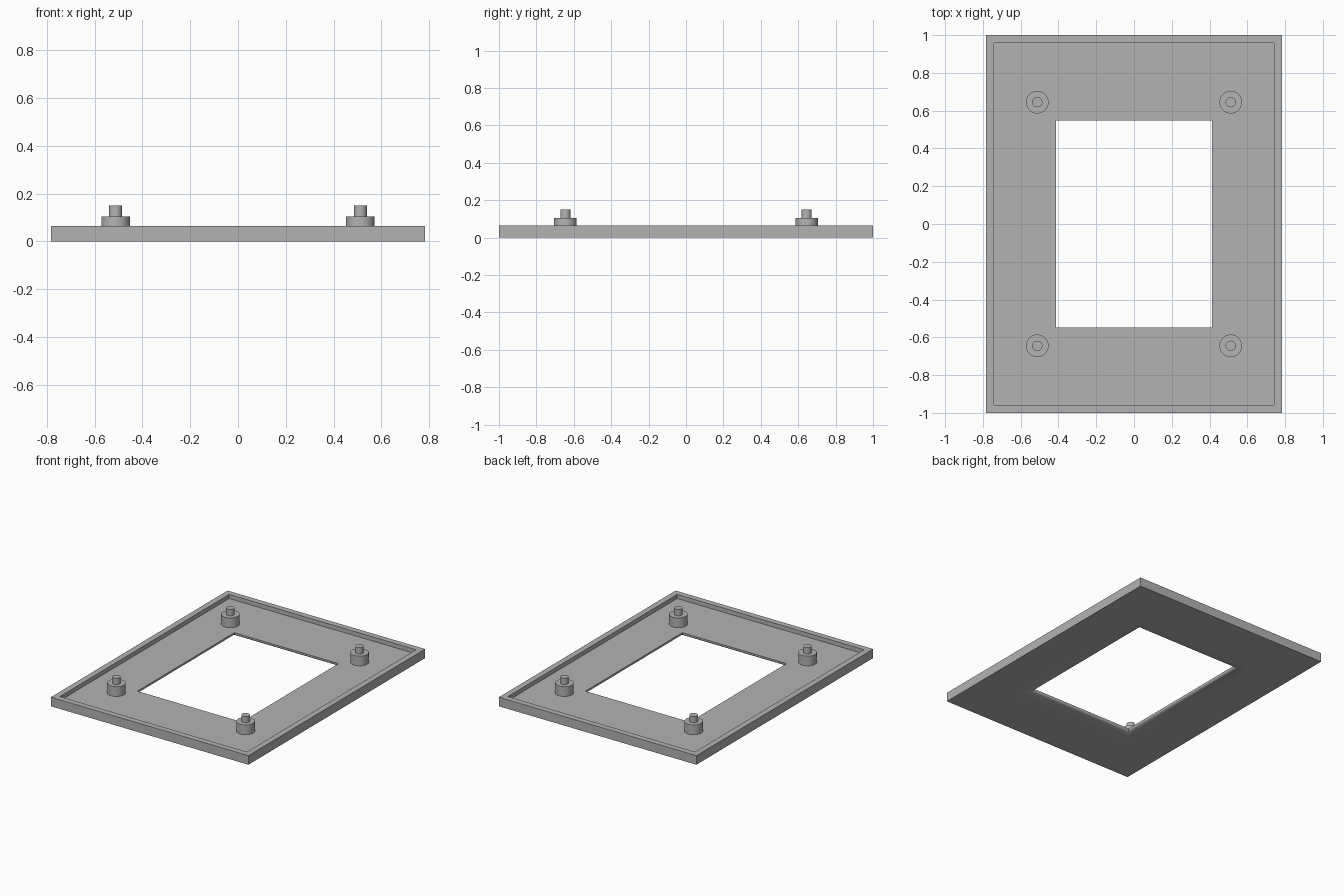
import bpy, bmesh, math

cube = bpy.data.objects.get("Cube")
if cube:
    bpy.data.objects.remove(cube, do_unlink=True)

grey = bpy.data.materials.new("plain_grey")
grey.use_nodes = True
colour = (0.45, 0.45, 0.45, 1)
grey.diffuse_color = colour
grey.node_tree.nodes["Principled BSDF"].inputs["Base Color"].default_value = colour


def rectangle(hx, hy, z):
    return [(-hx, -hy, z), (hx, -hy, z), (hx, hy, z), (-hx, hy, z)]


def circle(radius, z, sides=40):
    turns = [2 * math.pi * i / sides for i in range(sides)]
    return [(radius * math.cos(a), radius * math.sin(a), z) for a in turns]


def loft(name, rings, closed, location=(0, 0, 0)):
    """Skin a series of rings; closed joins last to first, otherwise the ends are capped."""
    bm = bmesh.new()
    loops = [[bm.verts.new(p) for p in ring] for ring in rings]
    pairs = list(zip(loops, loops[1:]))
    if closed:
        pairs.append((loops[-1], loops[0]))
    else:
        bm.faces.new(loops[0])
        bm.faces.new(loops[-1])
    for a, b in pairs:
        for i in range(len(a)):
            j = (i + 1) % len(a)
            bm.faces.new((a[i], a[j], b[j], b[i]))
    bmesh.ops.recalc_face_normals(bm, faces=bm.faces)
    mesh = bpy.data.meshes.new(name)
    bm.to_mesh(mesh)
    bm.free()
    mesh.materials.append(grey)
    obj = bpy.data.objects.new(name, mesh)
    obj.location = location
    bpy.context.collection.objects.link(obj)
    bpy.ops.object.select_all(action="DESELECT")
    obj.select_set(True)
    bpy.context.view_layer.objects.active = obj
    bpy.ops.object.shade_smooth_by_angle(angle=math.radians(30))
    return obj


# Main dimensions
half_x, half_y, rim_top = 0.783, 1.0, 0.065
rim, floor = 0.042, 0.035
hole_x, hole_y = 0.413, 0.548
ease_width, ease_height, steps = 0.1, 0.025, 12

# Frame: raised rim, recessed floor and window with an eased underside edge
rings = [
    rectangle(half_x, half_y, 0),
    rectangle(half_x, half_y, rim_top),
    rectangle(half_x - rim, half_y - rim, rim_top),
    rectangle(half_x - rim, half_y - rim, floor),
    rectangle(hole_x, hole_y, floor),
]
for i in range(steps + 1):
    a = math.pi / 2 * i / steps
    out = ease_width * (1 - math.cos(a))
    rings.append(rectangle(hole_x + out, hole_y + out, ease_height * (1 - math.sin(a))))
loft("frame", rings, closed=True)

# Stepped mounting posts
post = [circle(0.06, floor - 0.005), circle(0.06, 0.105),
        circle(0.027, 0.105), circle(0.027, 0.15)]
for x, side in ((0.512, "left"), (-0.512, "right")):
    for y, end in ((-0.645, "front"), (0.645, "back")):
        loft(f"{end}_{side}_post", post, closed=False, location=(x, y, 0))
